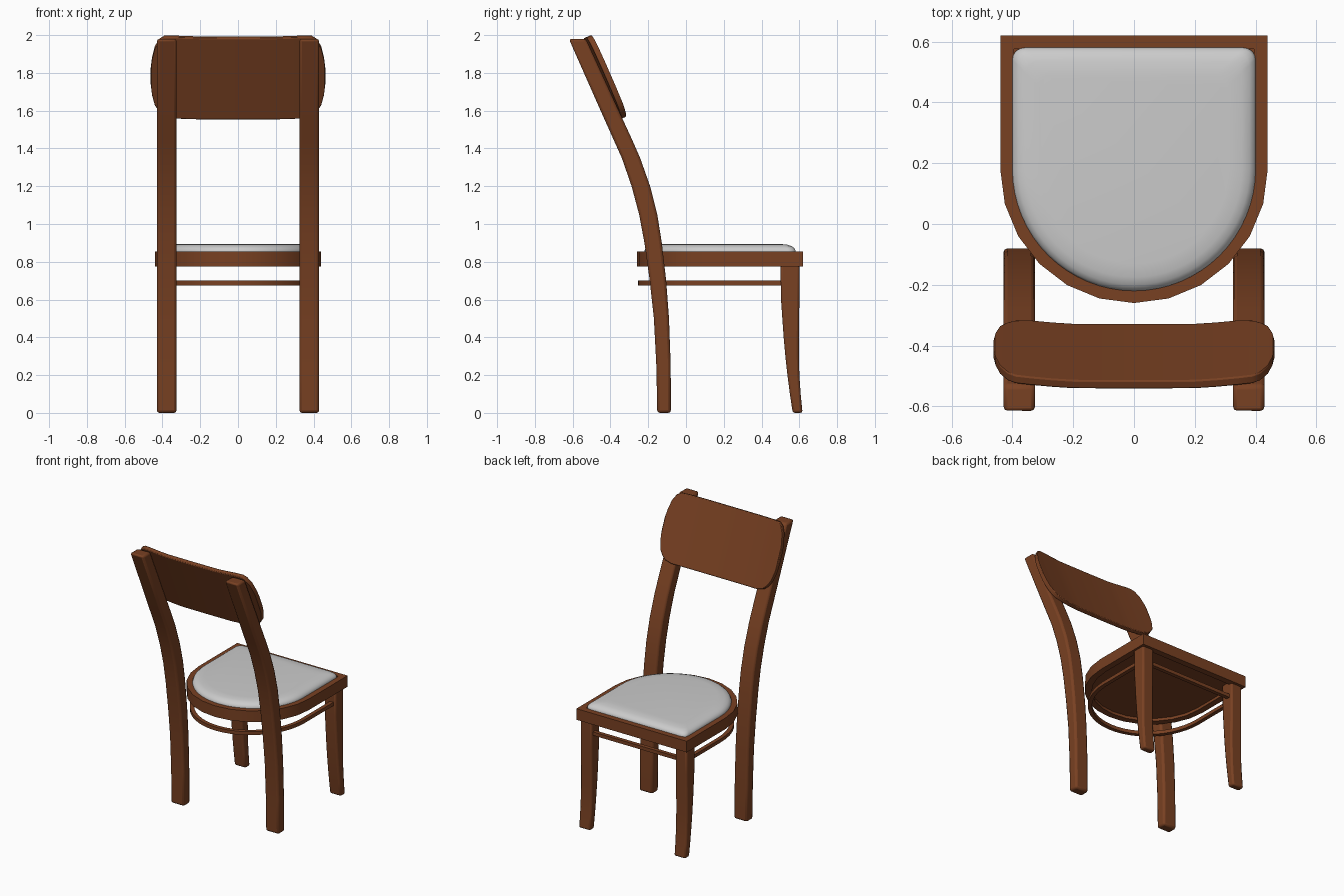
import bpy, bmesh, math

if "Cube" in bpy.data.objects:
    bpy.data.objects.remove(bpy.data.objects["Cube"])

wood = bpy.data.materials.new("wood")
wood.diffuse_color = (0.19, 0.052, 0.016, 1)
wood.use_nodes = True
wood.node_tree.nodes["Principled BSDF"].inputs["Base Color"].default_value = wood.diffuse_color


def make(name, verts, faces, mat=None, bevel=0, mirror=False):
    me = bpy.data.meshes.new(name)
    me.from_pydata(verts, [], faces)
    bm = bmesh.new()
    bm.from_mesh(me)
    bmesh.ops.recalc_face_normals(bm, faces=bm.faces)
    bm.to_mesh(me)
    bm.free()
    ob = bpy.data.objects.new(name, me)
    bpy.context.collection.objects.link(ob)
    if mat:
        me.materials.append(mat)
    if mirror:
        ob.modifiers.new("mirror", 'MIRROR')
    if bevel:
        b = ob.modifiers.new("bevel", 'BEVEL')
        b.width, b.segments = bevel, 2
        b.limit_method, b.angle_limit = 'ANGLE', math.radians(40)
    me.shade_smooth()
    me.set_sharp_from_angle(angle=math.radians(35))
    return ob


def loft(rings, cap=True, closed=False):
    """Join equal-length rings of points into quads."""
    n, m = len(rings[0]), len(rings)
    verts = [p for r in rings for p in r]
    faces = []
    for k in range(m if closed else m - 1):
        a, b = k * n, ((k + 1) % m) * n
        faces += [(a + i, a + (i + 1) % n, b + (i + 1) % n, b + i) for i in range(n)]
    if cap and not closed:
        faces += [tuple(range(n)), tuple(range((m - 1) * n, m * n))]
    return verts, faces


def outline(w, yf, yb, z, seg=12, r=0):
    """Square at +y, half-ellipse at -y; r rounds the square corners."""
    yc = 0.18
    pts = []
    for i in range(seg + 1):
        a = math.pi + math.pi * i / seg
        pts.append((w * math.cos(a), yc + (yc - yb) * math.sin(a), z))
    for s in (1, -1):
        if r == 0:
            pts.append((s * w, yf, z))
            continue
        corner = []
        for i in range(6):
            a = math.pi / 2 * i / 5
            corner.append((s * (w - r + r * math.cos(a)), yf - r + r * math.sin(a), z))
        pts += corner if s == 1 else corner[::-1]
    return pts


def inset(i, z, seg=12, r=0):
    return outline(0.44 - i, 0.62 - i, -0.26 + i, z, seg, r)


# seat frame and recessed base panel
make("seat_frame", *loft([inset(0, .775), inset(0, .855), inset(.045, .855),
                          inset(.045, .775)], closed=True), wood)
make("seat_base", *loft([inset(.03, .795), inset(.03, .85)]), wood)

# padded cushion
levels = [(.04, .845), (.04, .86), (.046, .872), (.06, .883), (.085, .891), (.13, .895)]
make("cushion", *loft([inset(i, z, 32, .04) for i, z in levels]))

# stretcher hoop under the seat
hoop = [(0, .675), (0, .70), (.028, .70), (.028, .675)]
make("stretcher_hoop", *loft([outline(.41 - i, .58 - i, -.255 + i, z, 24) for i, z in hoop],
                             closed=True), wood)


# legs: rows of (z, back y, front y)
def leg(name, rows, x0, x1, bevel):
    rings = [[(x0, a, z), (x1, a, z), (x1, b, z), (x0, b, z)] for z, a, b in rows]
    make(name, *loft(rings), wood, bevel, True)


leg("front_leg", [(0, .565, .617), (.1, .55, .607), (.2, .537, .6), (.3, .526, .598),
                  (.4, .517, .598), (.6, .503, .6), (.8, .5, .6)], .335, .425, .012)
leg("back_leg", [(0, -.152, -.08), (.25, -.157, -.081), (.5, -.17, -.09), (.7, -.192, -.105),
                 (.9, -.22, -.128), (1.05, -.248, -.152), (1.2, -.288, -.19),
                 (1.35, -.34, -.243), (1.45, -.385, -.287), (1.6, -.452, -.356),
                 (1.98, -.62, -.53)], .325, .43, .014)

# curved backrest panel: columns of (x, top, bottom, forward bend)
half = [(.2, .235, -.235, .001), (.27, .235, -.235, .006), (.34, .235, -.235, .013),
        (.39, .232, -.222, .018), (.415, .215, -.2, .021), (.44, .17, -.165, .024),
        (.455, .105, -.105, .025), (.463, .035, -.035, .026)]
cols = [(-x, t, b, c) for x, t, b, c in half[::-1]] + [(0, .235, -.235, 0)] + half
dy, dz = -.40, .917
rings = []
for x, t, b, c in cols:
    ring = []
    for v, n in ((t, c), (b, c), (b, c + .03), (t, c + .03)):
        ring.append((x, -.449 + v * dy + n * dz, 1.767 + v * dz - n * dy))
    rings.append(ring)
make("backrest", *loft(rings), wood, .005)
